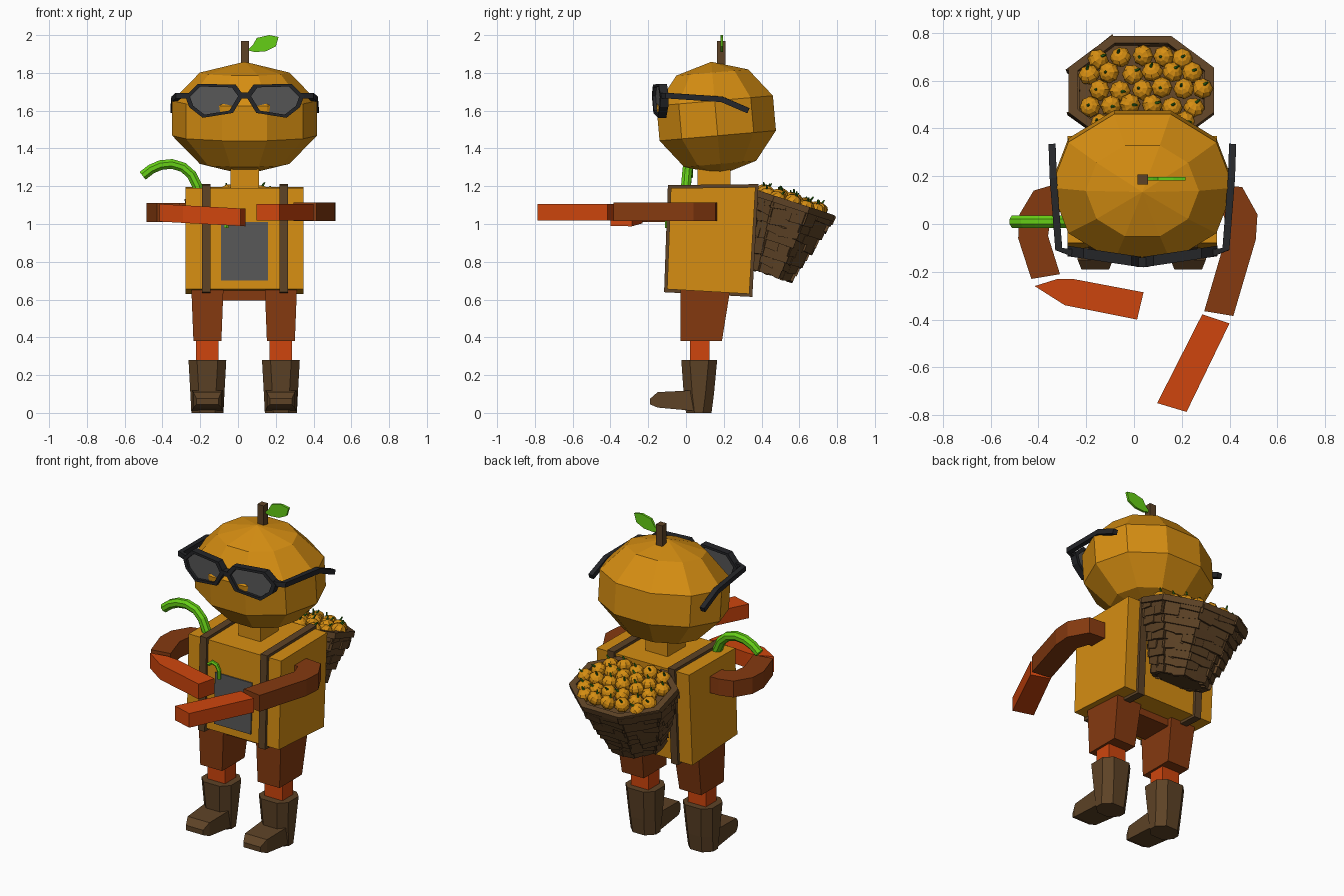
import bpy, bmesh, math, random
from mathutils import Vector, Matrix

if "Cube" in bpy.data.objects:
    bpy.data.objects.remove(bpy.data.objects["Cube"])

random.seed(4)
CX = 0.035  # symmetry line of the body


def material(name, r, g, b):
    m = bpy.data.materials.new(name)
    m.diffuse_color = (r, g, b, 1)
    m.use_nodes = True
    m.node_tree.nodes["Principled BSDF"].inputs["Base Color"].default_value = m.diffuse_color
    return m


GOLD = material("golden_orange", 0.67, 0.27, 0.006)
BROWN = material("russet_brown", 0.235, 0.042, 0.005)
ORANGE = material("bright_orange", 0.62, 0.06, 0.004)
WOOD = material("dark_wood", 0.11, 0.055, 0.019)
BLACK = material("black", 0.018, 0.019, 0.022)
GREY = material("grey", 0.095, 0.095, 0.095)
GREEN = material("vine_green", 0.13, 0.62, 0.008)
STEM = material("stem_green", 0.03, 0.17, 0.01)


def finish(name, bm, *mats):
    bmesh.ops.recalc_face_normals(bm, faces=bm.faces)
    me = bpy.data.meshes.new(name)
    bm.to_mesh(me)
    bm.free()
    for m in mats:
        me.materials.append(m)
    ob = bpy.data.objects.new(name, me)
    bpy.context.collection.objects.link(ob)
    return ob


def add_loft(bm, rings, closed=False):
    rows = [[bm.verts.new(p) for p in r] for r in rings]
    n = len(rows[0])
    pairs = list(zip(rows, rows[1:])) + ([(rows[-1], rows[0])] if closed else [])
    for a, b in pairs:
        for i in range(n):
            j = (i + 1) % n
            bm.faces.new((a[i], a[j], b[j], b[i]))
    if not closed:
        bm.faces.new(rows[0])
        bm.faces.new(rows[-1])


def loft(name, rings, mat, closed=False):
    bm = bmesh.new()
    add_loft(bm, rings, closed)
    return finish(name, bm, mat)


def rect(x0, x1, y0, y1, z):
    return [(x0, y0, z), (x1, y0, z), (x1, y1, z), (x0, y1, z)]


def chamfered(cx, hx, y0, y1, z, c=0.045):
    return [(cx - hx + c, y0, z), (cx + hx - c, y0, z), (cx + hx, y0 + c, z), (cx + hx, y1 - c, z),
            (cx + hx - c, y1, z), (cx - hx + c, y1, z), (cx - hx, y1 - c, z), (cx - hx, y0 + c, z)]


def box(name, x0, x1, y0, y1, z0, z1, mat):
    return loft(name, [rect(x0, x1, y0, y1, z0), rect(x0, x1, y0, y1, z1)], mat)


def prism(name, outline, z0, z1, mat):
    return loft(name, [[(x, y, z) for x, y in outline] for z in (z0, z1)], mat)


def tube(name, path, radius, sides, mat):
    pts = [Vector(p) for p in path]
    rings = []
    for i, p in enumerate(pts):
        d = (pts[min(i + 1, len(pts) - 1)] - pts[max(i - 1, 0)]).normalized()
        ref = Vector((0, 0, 1)) if abs(d.z) < 0.5 * abs(d.y) else Vector((0, 1, 0))
        u = d.cross(ref).normalized()
        v = d.cross(u)
        angs = [(k + 0.5) * 2 * math.pi / sides for k in range(sides)]
        rings.append([p + radius * (math.cos(a) * u + math.sin(a) * v) for a in angs])
    return loft(name, rings, mat)


# head: faceted ball with a slight forward tilt
bm = bmesh.new()
bmesh.ops.create_uvsphere(bm, u_segments=10, v_segments=5, radius=1,
                          matrix=Matrix.Translation((CX, 0.16, 1.56)) @ Matrix.Rotation(math.radians(5), 4, 'X')
                          @ Matrix.Diagonal((0.403, 0.342, 0.3, 1)) @ Matrix.Rotation(math.radians(18), 4, 'Z'))
finish("head", bm, GOLD)
box("head_stem", 0.015, 0.058, 0.165, 0.208, 1.83, 1.97, WOOD)
leaf = [(.05, 1.92), (.08, 1.95), (.1, 1.985), (.165, 2.0), (.215, 1.99), (.2, 1.94), (.15, 1.915), (.09, 1.91)]
loft("leaf", [[(x, y, z) for x, z in leaf] for y in (0.182, 0.196)], GREEN)

# glasses: two framed lenses and bent temples
lens = [(-.275, 1.676), (-.21, 1.74), (-.015, 1.735), (.025, 1.68), (-.03, 1.59), (-.185, 1.565), (-.255, 1.62)]
mx = sum(p[0] for p in lens) / 7
mz = sum(p[1] for p in lens) / 7
for side, s in (("left", 1), ("right", -1)):
    def place(x, z, k, dy):
        x, z = mx + (x - mx) * k, mz + (z - mz) * k
        return (CX + s * (x - CX), -0.16 + 0.15 * (CX - x) + dy, z)
    loft(side + "_lens_frame", [[place(x, z, 1.03, -.022), place(x, z, 1.03, .022),
                                 place(x, z, .85, .022), place(x, z, .85, -.022)] for x, z in lens], BLACK, True)
    loft(side + "_lens", [[place(x, z, .9, d) for x, z in lens] for d in (-.006, .006)], GREY)
    temple = [(-.26, -.12, 1.68), (-.315, -.105, 1.68), (-.338, .19, 1.66), (-.343, .33, 1.6)]
    tube(side + "_temple", [(CX + s * (x - CX), y, z) for x, y, z in temple], 0.021, 4, BLACK)
box("glasses_bridge", 0.01, 0.06, -0.18, -0.14, 1.665, 1.695, BLACK)

# torso, neck, straps and chest pocket
box("neck", -0.04, 0.11, 0.06, 0.235, 1.15, 1.32, GOLD)
side_profile = [(-.08, 1.19), (-.1, .655), (.335, .63), (.368, 1.195)]
loft("torso", [[(x, y, z) for y, z in side_profile] for x in (-0.278, 0.348)], GOLD)
for side, x in (("left", -0.168), ("right", 0.242)):
    rings = []
    for y, z in side_profile:
        sy, sz = (1 if y > 0.1 else -1), (1 if z > 0.9 else -1)
        rings.append([(x + dx, y + sy * d, z + sz * d)
                      for dx, d in ((-.023, -.01), (.023, -.01), (.023, .016), (-.023, .016))])
    loft(side + "_strap", rings, WOOD, True)
loft("chest_pocket", [[(x, y + d, z) for x, y, z in ((-.09, -.1, .7), (.16, -.1, .7), (.16, -.088, 1.01),
                                                     (-.09, -.088, 1.01))] for d in (-.006, .004)], GREY)

# vines: one over the shoulder, one small curl from the pocket
tube("shoulder_vine", [(-.2, 0, 1.14), (-.215, 0, 1.2), (-.245, .005, 1.26), (-.29, .01, 1.3), (-.35, .01, 1.318),
                       (-.41, .01, 1.312), (-.46, .01, 1.29), (-.505, .01, 1.255)], 0.028, 8, GREEN)
tube("pocket_vine", [(-.06, -.098, .98), (-.06, -.098, 1.03), (-.075, -.098, 1.06), (-.105, -.098, 1.07),
                     (-.13, -.098, 1.05)], 0.012, 6, GREEN)

# arms
prism("left_upper_arm", [(-.25, .165), (-.335, .165), (-.42, .14), (-.48, .04), (-.485, -.06), (-.43, -.23),
                         (-.31, -.21), (-.36, -.05), (-.35, .02), (-.31, .05), (-.25, .05)], 1.01, 1.11, BROWN)
fore = [(-.416, -.26), (-.32, -.23), (-.256, -.23), (.04, -.286), (.013, -.4), (-.29, -.34)]
loft("left_forearm", [[(x, y, z - 0.055 * (x + 0.4)) for x, y in fore] for z in (1.012, 1.105)], ORANGE)
prism("right_upper_arm", [(.32, .165), (.453, .155), (.517, .04), (.51, -.065), (.416, -.385), (.294, -.365),
                          (.395, -.02), (.37, .05), (.32, .05)], 1.015, 1.115, BROWN)
prism("right_forearm", [(.286, -.378), (.4, -.416), (.22, -.787), (.097, -.75)], 1.018, 1.105, ORANGE)

# pelvis, legs and boots
box("pelvis", -0.1, 0.17, 0.0, 0.2, 0.595, 0.66, BROWN)
for side, x in (("left", -0.162), ("right", 0.227)):
    loft(side + "_thigh", [rect(x - .074, x + .074, -.028, .19, .38), rect(x - .085, x + .085, -.03, .235, .66)], BROWN)
    box(side + "_shin", x - .06, x + .06, .02, .125, .25, .4, ORANGE)
    loft(side + "_boot_shaft", [chamfered(x, .085, .0, .135, .0), chamfered(x, .09, -.012, .148, .1),
                                chamfered(x, .1, -.025, .165, .28)], WOOD)
    loft(side + "_boot_toe", [[(x - h, y, a), (x + h, y, a), (x + h, y, b), (x - h, y, b)] for y, h, a, b in
                              ((-.19, .058, .045, .075), (-.15, .074, .028, .11), (.05, .083, .01, .12))], WOOD)

# basket: tilted octagon of uneven slats
BASKET = Matrix.Translation((0.03, 0.56, 1.115)) @ Matrix.Rotation(math.radians(-18), 4, 'X')


def octa(k, scale, z):
    a = math.radians(22.5 + 45 * k)
    return Vector((0.33 * scale * math.cos(a), 0.257 * scale * math.sin(a), z))


loft("basket_rim", [[BASKET @ octa(k, f, z) for f, z in ((1, -.03), (1, .005), (.87, .005), (.87, -.03))]
                    for k in range(8)], WOOD, True)
loft("basket_core", [[BASKET @ octa(k, f, z) for k in range(8)] for f, z in ((.45, -.4), (.9, -.03))], WOOD)
bm = bmesh.new()
ROWS = 9
for i in range(ROWS):
    t = (i + 0.5) / ROWS
    z = -0.4 + 0.39 * t
    for k in range(8):
        cut = random.uniform(0.35, 0.65)
        for f0, f1 in ((-0.04, cut + 0.03), (cut - 0.03, 1.04)):
            out = 0.5 + 0.48 * t + random.uniform(-0.02, 0.045)
            tilt = random.uniform(-0.008, 0.008)
            rings = []
            for f, dz in ((f0, tilt), (f1, -tilt)):
                p = octa(k, 1, 0).lerp(octa(k + 1, 1, 0), f)
                rings.append([BASKET @ Vector((p.x * q, p.y * q, z + dz + h)) for q, h in
                              ((out, -.024), (out + .02, .024), (out - .1, .024), (out - .1, -.024))])
            add_loft(bm, rings)
finish("basket_slats", bm, WOOD)

# ribbed pumpkins heaped in the basket
bm = bmesh.new()
for row in range(-3, 4):
    for col in range(-4, 5):
        x = (col + 0.5 * (row % 2)) * 0.088 + random.uniform(-.008, .008)
        y = row * 0.072 + random.uniform(-.008, .008)
        r = math.hypot(x / 0.265, y / 0.205)
        if r > 1.0:
            continue
        place = (BASKET @ Matrix.Translation((x, y, 0.018 - 0.02 * r + random.uniform(-.008, .008)))
                 @ Matrix.Rotation(random.uniform(-.5, .5), 4, 'X') @ Matrix.Rotation(random.uniform(-.5, .5), 4, 'Y'))
        ball = bmesh.ops.create_uvsphere(bm, u_segments=16, v_segments=7, radius=0.046)["verts"]
        for v in ball:
            rib = 0.89 + 0.11 * abs(math.cos(4 * math.atan2(v.co.y, v.co.x)))
            v.co = place @ Vector((v.co.x * rib, v.co.y * rib, v.co.z * 0.8))
        stalk = bmesh.ops.create_cone(bm, cap_ends=True, segments=5, radius1=0.007, radius2=0.004, depth=0.026,
                                      matrix=place @ Matrix.Translation((0.004, 0, 0.044))
                                      @ Matrix.Rotation(0.4, 4, 'Y'))["verts"]
        for f in {f for v in stalk for f in v.link_faces}:
            f.material_index = 1
finish("pumpkins", bm, GOLD, STEM)
